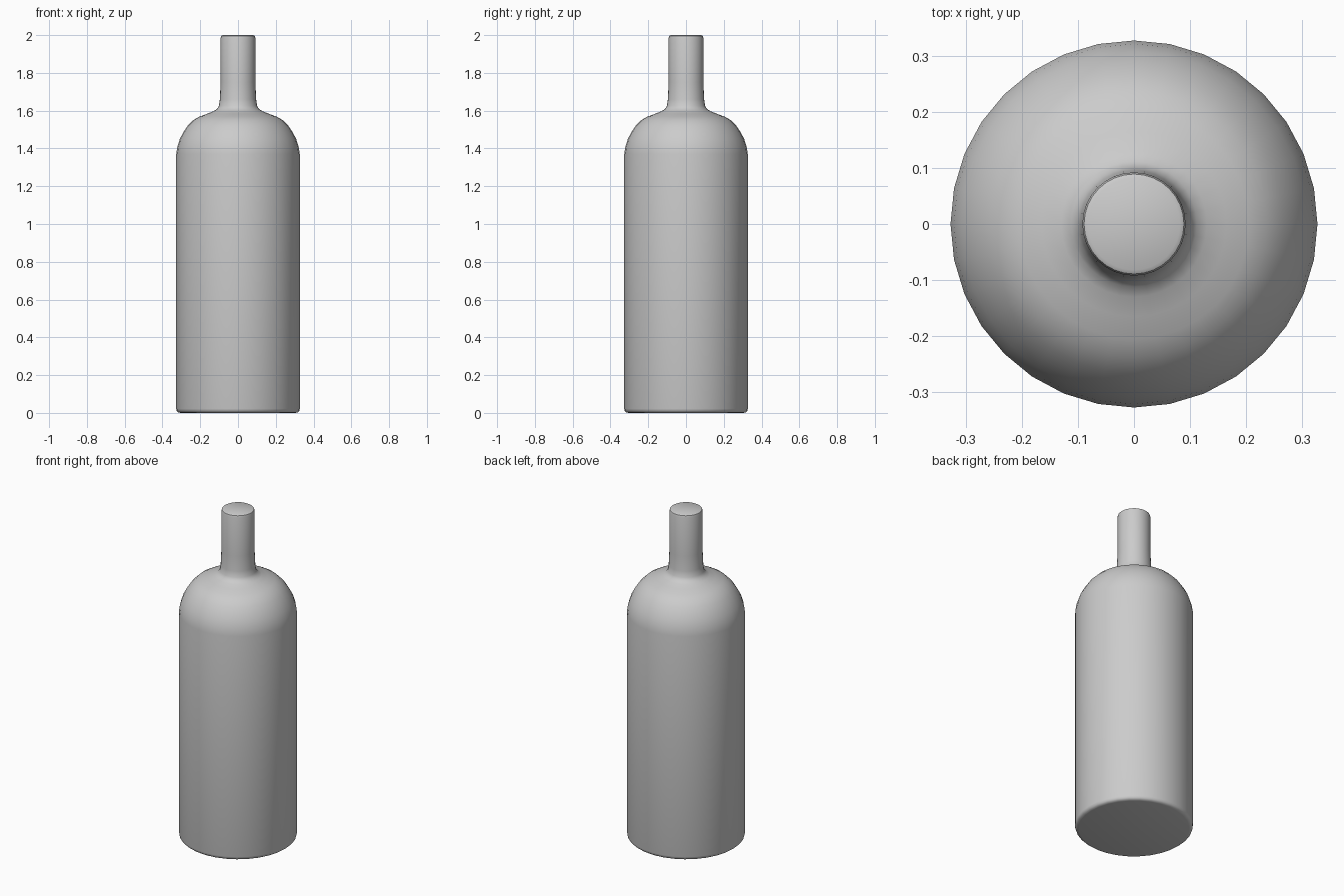
import bpy, bmesh, math

if "Cube" in bpy.data.objects:
    bpy.data.objects.remove(bpy.data.objects["Cube"])

SIDES = 32
# lathe profile (radius, height), bottom to top
PROFILE = [(0.305, 0.0), (0.316, 0.003), (0.324, 0.010), (0.327, 0.022),
           (0.327, 1.37), (0.321, 1.41), (0.308, 1.45), (0.290, 1.485),
           (0.267, 1.52), (0.237, 1.55), (0.205, 1.568), (0.165, 1.583),
           (0.130, 1.597), (0.112, 1.608), (0.101, 1.625), (0.096, 1.66),
           (0.092, 1.75), (0.092, 1.985), (0.089, 1.996), (0.082, 2.0)]

# bottle: revolved rings with closed ends
bm = bmesh.new()
rings = [[bm.verts.new((r * math.cos(2 * math.pi * i / SIDES),
                        r * math.sin(2 * math.pi * i / SIDES), z))
          for i in range(SIDES)] for r, z in PROFILE]
for a, b in zip(rings, rings[1:]):
    for i in range(SIDES):
        j = (i + 1) % SIDES
        bm.faces.new((a[i], a[j], b[j], b[i]))
bm.faces.new(rings[0][::-1])
bm.faces.new(rings[-1])
mesh = bpy.data.meshes.new("bottle")
bm.to_mesh(mesh)
bm.free()
bottle = bpy.data.objects.new("bottle", mesh)
bpy.context.collection.objects.link(bottle)

# plain grey
grey = bpy.data.materials.new("grey")
grey.diffuse_color = (0.6, 0.6, 0.6, 1)
grey.use_nodes = True
grey.node_tree.nodes["Principled BSDF"].inputs["Base Color"].default_value = grey.diffuse_color
mesh.materials.append(grey)

bpy.context.view_layer.objects.active = bottle
bottle.select_set(True)
bpy.ops.object.shade_smooth_by_angle(angle=math.radians(40))
